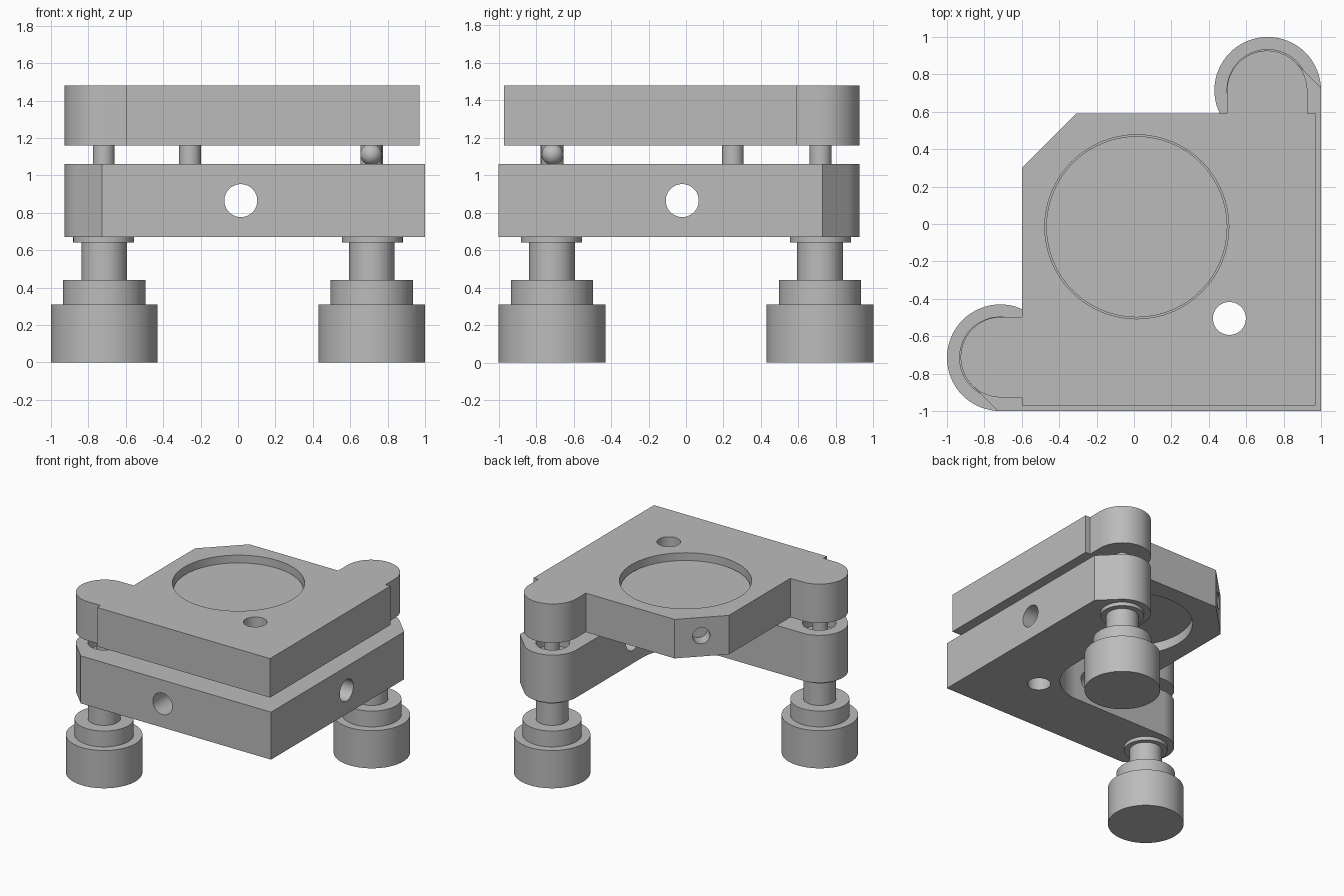
import bpy, bmesh
from math import cos, sin, radians, pi
from mathutils import Vector

cube = bpy.data.objects.get("Cube")
if cube:
    bpy.data.objects.remove(cube)

metal = bpy.data.materials.new("plain grey metal")
metal.use_nodes = True
grey = (0.5, 0.5, 0.5, 1)
metal.diffuse_color = grey
metal.node_tree.nodes["Principled BSDF"].inputs["Base Color"].default_value = grey

C, R = 0.712, 0.215          # adjuster position and lobe radius


def make(name, bm):
    bmesh.ops.recalc_face_normals(bm, faces=bm.faces)
    mesh = bpy.data.meshes.new(name)
    bm.to_mesh(mesh)
    bm.free()
    obj = bpy.data.objects.new(name, mesh)
    bpy.context.collection.objects.link(obj)
    mesh.materials.append(metal)
    return obj


def smooth(obj):
    bpy.ops.object.select_all(action="DESELECT")
    obj.select_set(True)
    bpy.context.view_layer.objects.active = obj
    bpy.ops.object.shade_smooth_by_angle(angle=radians(30))


def arc(cx, cy, r, start, end, steps=32):
    angles = [radians(start + (end - start) * i / steps) for i in range(steps + 1)]
    return [(cx + r * cos(a), cy + r * sin(a)) for a in angles]


def plate(name, outline, z0, z1):
    bm = bmesh.new()
    face = bm.faces.new([bm.verts.new((x, y, z0)) for x, y in outline])
    top = bmesh.ops.extrude_face_region(bm, geom=[face])["geom"]
    verts = [v for v in top if isinstance(v, bmesh.types.BMVert)]
    bmesh.ops.translate(bm, verts=verts, vec=(0, 0, z1 - z0))
    return make(name, bm)


def rod(name, start, end, r, sides=64):
    """Cylinder between two points."""
    a, b = Vector(start), Vector(end)
    bm = bmesh.new()
    bmesh.ops.create_cone(bm, cap_ends=True, segments=sides, radius1=r,
                          radius2=r, depth=(b - a).length)
    turn = (b - a).to_track_quat("Z", "Y").to_matrix().to_4x4()
    bmesh.ops.transform(bm, matrix=turn, verts=bm.verts)
    bmesh.ops.translate(bm, verts=bm.verts, vec=(a + b) / 2)
    return make(name, bm)


def upright(name, x, y, z0, z1, r):
    return rod(name, (x, y, z0), (x, y, z1), r)


def lathe(name, x, y, profile, sides=64):
    """Solid of revolution from (radius, height) points."""
    bm = bmesh.new()
    pts = [bm.verts.new((r, 0, z)) for r, z in profile]
    edges = [bm.edges.new(pair) for pair in zip(pts, pts[1:])]
    bmesh.ops.spin(bm, geom=pts + edges, cent=(0, 0, 0), axis=(0, 0, 1),
                   angle=2 * pi, steps=sides, use_duplicate=False)
    bmesh.ops.remove_doubles(bm, verts=bm.verts, dist=0.0001)
    bmesh.ops.translate(bm, verts=bm.verts, vec=(x, y, 0))
    obj = make(name, bm)
    smooth(obj)
    return obj


def drill(obj, cutters):
    bpy.context.view_layer.objects.active = obj
    for cutter in cutters:
        cutter.hide_render = True
        mod = obj.modifiers.new("hole", "BOOLEAN")
        mod.operation = "DIFFERENCE"
        mod.solver = "EXACT"
        mod.object = cutter
        bpy.ops.object.modifier_apply(modifier=mod.name)
        bpy.data.objects.remove(cutter)
    smooth(obj)


# Upper plate: square body, one chamfered corner, two rounded ears
upper = ([(-0.6, -0.97), (0.97, -0.97), (0.97, 0.59), (C + R, 0.59)]
         + arc(C, C, R, 0, 180)
         + [(C - R, 0.59), (-0.31, 0.59), (-0.6, 0.3), (-0.6, R - C)]
         + arc(-C, -C, R, 90, 270)
         + [(-0.6, -C - R)])
upper_plate = plate("upper_plate", upper, 1.16, 1.48)
drill(upper_plate, [
    upright("optic_seat_cutter", 0.015, -0.015, 1.24, 1.6, 0.492),
    upright("rear_opening_cutter", 0.015, -0.015, 1.0, 1.3, 0.462),
    upright("upper_hole_cutter", 0.51, -0.505, 1.0, 1.6, 0.088),
    rod("set_screw_cutter", (-0.6, 0.595, 1.33), (-0.375, 0.37, 1.33), 0.066),
])

# Round optic resting in its seat
optic = upright("optic_disc", 0.015, -0.015, 1.241, 1.42, 0.484)
smooth(optic)

# Lower plate: L shape with rounded ends and a filleted inner corner
F = 0.35
tip = 1.414 * (C + R / 1.414) / 1.414 * 2 - 1
tip = 2 * (C + R * cos(pi / 4)) - 1
lower = ([(-tip, -1), (1, -1), (1, tip)]
         + arc(C, C, R, 45, 180)
         + arc(C - R - F, R - C + F, F, 0, -90)
         + arc(-C, -C, R, 90, 225))
lower_plate = plate("lower_plate", lower, 0.67, 1.06)
drill(lower_plate, [
    upright("lower_hole_cutter", 0.51, -0.505, 0.5, 1.3, 0.088),
    rod("front_hole_cutter", (0.015, -1.2, 0.865), (0.015, -0.3, 0.865), 0.088),
    rod("side_hole_cutter", (1.2, -0.02, 0.865), (0.3, -0.02, 0.865), 0.088),
] + [upright("bushing_cutter", s * C, s * C, 0.98, 1.2, 0.125) for s in (-1, 1)])

# Two adjusters: stepped knob, shaft, bushing flange and tip pin
for s, side in ((-1, "right"), (1, "left")):
    lathe(side + "_adjuster_knob", s * 0.715, s * 0.715,
          [(0, 0), (0.285, 0), (0.285, 0.31), (0.22, 0.31), (0.22, 0.44),
           (0.122, 0.44), (0.122, 0.66), (0, 0.66)])
    lathe(side + "_bushing_flange", s * 0.718, s * 0.718,
          [(0, 0.64), (0.163, 0.64), (0.163, 0.675), (0, 0.675)])
    smooth(upright(side + "_adjuster_pin", s * 0.718, s * 0.718, 0.97, 1.17, 0.058))

# Spring pins between the plates
smooth(upright("front_spring_pin", -0.257, -C, 1.05, 1.17, 0.058))
smooth(upright("side_spring_pin", C, 0.25, 1.05, 1.17, 0.058))

# Pivot ball at the corner
bm = bmesh.new()
bmesh.ops.create_uvsphere(bm, u_segments=32, v_segments=16, radius=0.058)
bmesh.ops.translate(bm, verts=bm.verts, vec=(C, -C, 1.112))
smooth(make("pivot_ball", bm))
